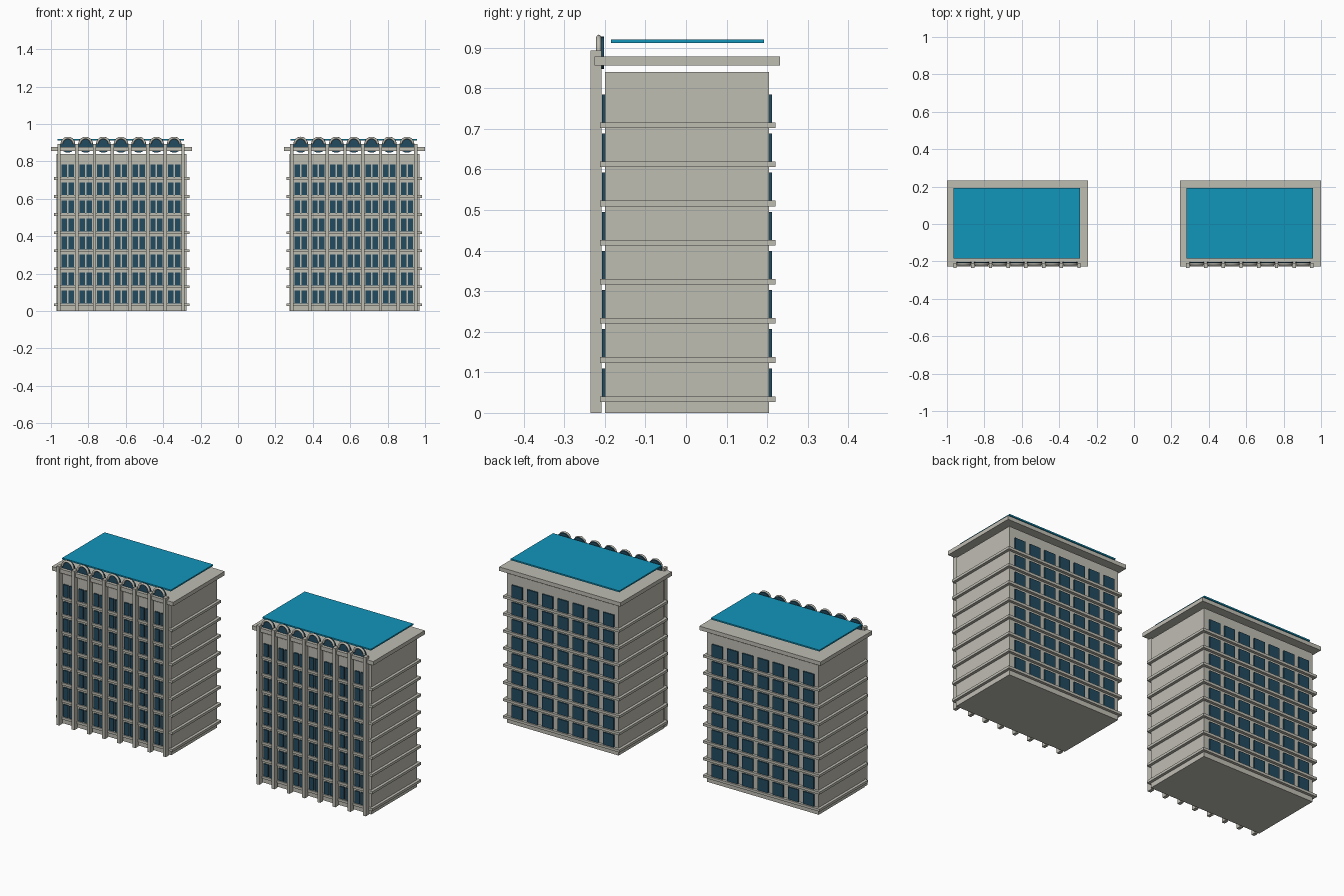
import bpy
import bmesh
import math
from mathutils import Matrix

if "Cube" in bpy.data.objects:
    bpy.data.objects.remove(bpy.data.objects["Cube"], do_unlink=True)


def material(name, color):
    mat = bpy.data.materials.new(name)
    mat.use_nodes = True
    mat.diffuse_color = (*color, 1)
    mat.node_tree.nodes["Principled BSDF"].inputs["Base Color"].default_value = (*color, 1)
    return mat


STONE = material("warm grey stone", (0.52, 0.51, 0.45))
GLASS = material("dark blue glass", (0.016, 0.07, 0.115))
ROOF = material("bright blue roof", (0.006, 0.30, 0.50))

FLOORS = 8
BAYS = 7
FLOOR_H = 0.0964
BAY_W = 0.0947
BAY_SHIFT = -0.003


def add_box(bm, x, y, z):
    """Box from three (low, high) spans."""
    size = [s[1] - s[0] for s in (x, y, z)]
    mid = [(s[0] + s[1]) / 2 for s in (x, y, z)]
    bmesh.ops.create_cube(bm, size=1, matrix=Matrix.Translation(mid) @ Matrix.Diagonal((*size, 1)))


def around(center, width):
    return (center - width / 2, center + width / 2)


def finish(bm, name, mat, x):
    bmesh.ops.recalc_face_normals(bm, faces=bm.faces)
    mesh = bpy.data.meshes.new(name)
    bm.to_mesh(mesh)
    bm.free()
    mesh.materials.append(mat)
    obj = bpy.data.objects.new(name, mesh)
    obj.location.x = x
    bpy.context.collection.objects.link(obj)
    return obj


def box_part(name, mat, x, boxes):
    bm = bmesh.new()
    for spans in boxes:
        add_box(bm, *spans)
    return finish(bm, name, mat, x)


def add_arch(bm, cx, cy, cz, radius, tube, steps=16, sides=8):
    """Half ring of round section standing in the xz plane."""
    rings = []
    for i in range(steps + 1):
        a = math.pi * i / steps
        ring = []
        for j in range(sides):
            b = math.tau * j / sides
            r = radius + tube * math.cos(b)
            ring.append(bm.verts.new((cx + r * math.cos(a), cy + tube * math.sin(b), cz + r * math.sin(a))))
        rings.append(ring)
    for r0, r1 in zip(rings, rings[1:]):
        for j in range(sides):
            k = (j + 1) % sides
            bm.faces.new((r0[j], r0[k], r1[k], r1[j]))
    bm.faces.new(rings[0])
    bm.faces.new(rings[-1])


def build_tower(side, x):
    bays = [(i - (BAYS - 1) / 2) * BAY_W + BAY_SHIFT for i in range(BAYS)]
    fins = [(i - BAYS / 2) * BAY_W + BAY_SHIFT for i in range(BAYS + 1)]
    floors = [0.034 + i * FLOOR_H for i in range(FLOORS)]

    # Main block, floor ledges, cornice and floating roof panel
    box_part(side + "_body", STONE, x, [(around(0, 0.694), (-0.2, 0.205), (0, 0.84))])
    box_part(side + "_floor_ledges", STONE, x,
             [(around(0, 0.725), (-0.212, 0.22), around(z, 0.014)) for z in floors])
    box_part(side + "_cornice", STONE, x, [(around(0, 0.755), (-0.226, 0.232), (0.856, 0.878))])
    box_part(side + "_roof_panel", ROOF, x, [(around(-0.004, 0.676), (-0.185, 0.192), (0.912, 0.92))])

    # Vertical front fins
    box_part(side + "_front_fins", STONE, x,
             [(around(f, 0.018), (-0.235, -0.208), (0, 0.893)) for f in fins])

    # Paired panes at the front, single panes at the back
    box_part(side + "_front_windows", GLASS, x,
             [(around(b + s * 0.0185, 0.029), (-0.207, -0.2), (z + 0.004, z + 0.076))
              for b in bays for z in floors for s in (-1, 1)])
    box_part(side + "_back_windows", GLASS, x,
             [(around(b, 0.066), (0.204, 0.212), (z + 0.004, z + 0.076)) for b in bays for z in floors])

    # Round-headed arches with dark discs behind
    bm = bmesh.new()
    for b in bays:
        add_arch(bm, b, -0.215, 0.893, 0.0325, 0.0065)
    arches = finish(bm, side + "_arches", STONE, x)
    bm = bmesh.new()
    for b in bays:
        place = Matrix.Translation((b, -0.206, 0.887)) @ Matrix.Rotation(math.pi / 2, 4, "X")
        bmesh.ops.create_cone(bm, cap_ends=True, segments=32, radius1=0.04, radius2=0.04,
                              depth=0.007, matrix=place)
    discs = finish(bm, side + "_arch_windows", GLASS, x)

    bpy.ops.object.select_all(action="DESELECT")
    for obj in (arches, discs):
        obj.select_set(True)
    bpy.context.view_layer.objects.active = arches
    bpy.ops.object.shade_smooth_by_angle(angle=math.radians(50))


build_tower("right_tower", -0.6225)
build_tower("left_tower", 0.6225)
